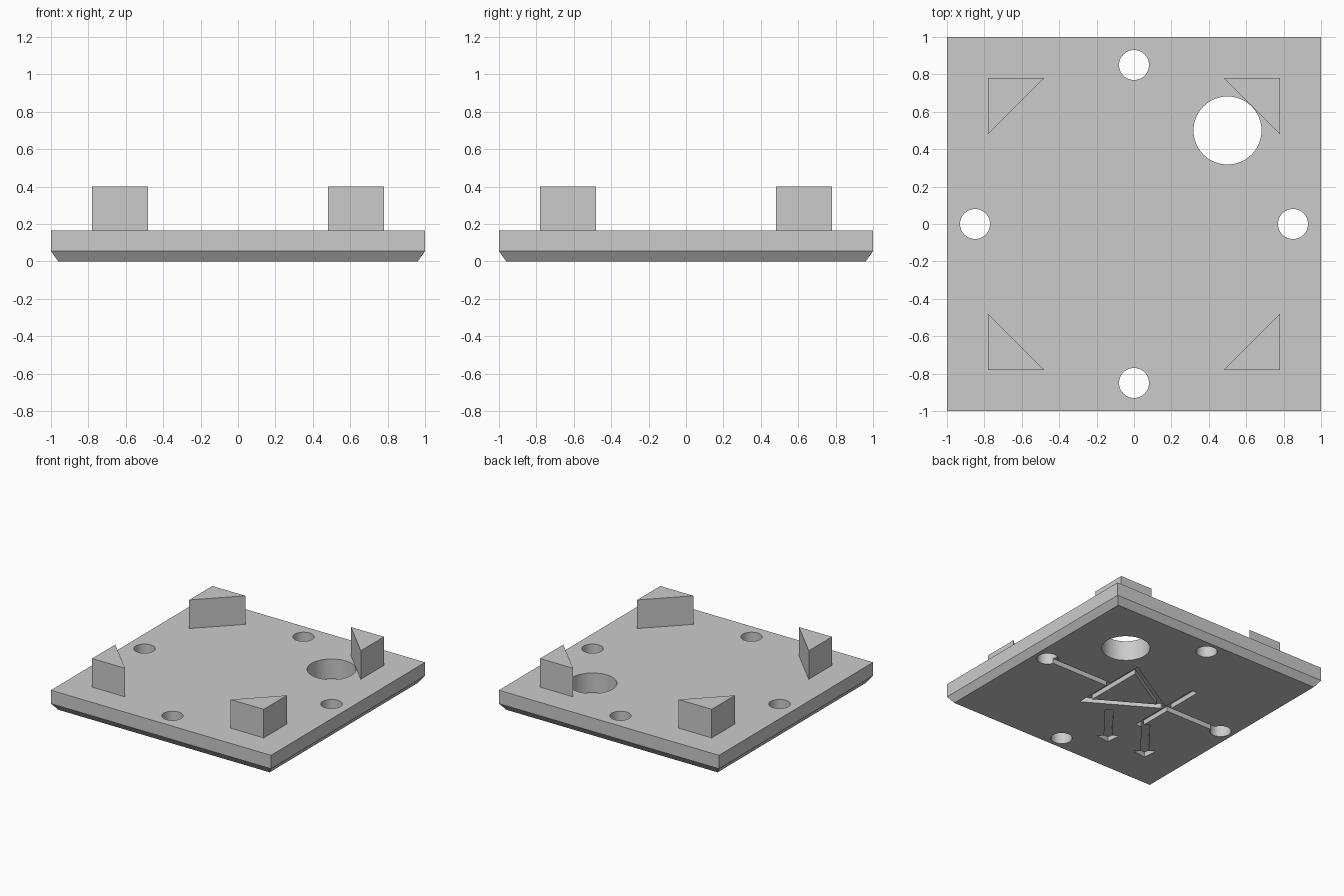
import bpy, bmesh, math
from mathutils import Vector

if "Cube" in bpy.data.objects:
    bpy.data.objects.remove(bpy.data.objects["Cube"])

GREY = 0.6
mat = bpy.data.materials.new("plain_grey")
mat.use_nodes = True
mat.diffuse_color = (GREY, GREY, GREY, 1)
mat.node_tree.nodes["Principled BSDF"].inputs["Base Color"].default_value = (GREY, GREY, GREY, 1)

TOP, CHAMFER, POST_TOP = 0.165, 0.055, 0.40
DEPTH, LINE = 0.04, 0.05


def prism(name, polygons, z0, z1):
    """Extrude flat polygons (sharing corners where they meet) from z0 to z1."""
    bm = bmesh.new()
    for poly in polygons:
        bm.faces.new([bm.verts.new((p[0], p[1], z0)) for p in poly])
    bmesh.ops.remove_doubles(bm, verts=bm.verts, dist=1e-5)
    new = bmesh.ops.extrude_face_region(bm, geom=bm.faces[:], use_keep_orig=True)["geom"]
    bmesh.ops.translate(bm, vec=(0, 0, z1 - z0),
                        verts=[v for v in new if isinstance(v, bmesh.types.BMVert)])
    bmesh.ops.recalc_face_normals(bm, faces=bm.faces)
    mesh = bpy.data.meshes.new(name)
    bm.to_mesh(mesh)
    bm.free()
    mesh.materials.append(mat)
    obj = bpy.data.objects.new(name, mesh)
    bpy.context.collection.objects.link(obj)
    return obj


def stroke(a, b, width=LINE):
    a, b = Vector(a), Vector(b)
    side = (b - a).normalized().orthogonal() * width / 2
    return [a + side, b + side, b - side, a - side]


def circle(x, y, r, n=48):
    return [(x + r * math.cos(math.tau * i / n), y + r * math.sin(math.tau * i / n))
            for i in range(n)]


# Base plate with a chamfered lower edge
plate = prism("base_plate", [[(-1, -1), (1, -1), (1, 1), (-1, 1)]], 0, TOP)
bm = bmesh.new()
bm.from_mesh(plate.data)
bottom = [f for f in bm.faces if f.normal.z < -0.9]
bmesh.ops.inset_region(bm, faces=bottom, thickness=CHAMFER)
for v in bm.verts:
    if v.co.z < 0.01 and abs(v.co.x) > 0.99:
        v.co.z = CHAMFER
bm.to_mesh(plate.data)
bm.free()

cutters = []

# Four screw holes and one large cable hole
holes = [(0.85, 0, 0.08), (-0.85, 0, 0.08), (0, 0.85, 0.08), (0, -0.85, 0.08), (0.5, 0.5, 0.182)]
for hole in holes:
    cutters.append(prism("hole_cutter", [circle(*hole)], -0.1, 0.3))

# Grooves on the underside: triangle outline, bar, leads and two arrows
outer = [Vector((0.25, 0.34)), Vector((0.25, -0.34)), Vector((-0.32, 0))]
centre = Vector((0.057, 0))
inner = [centre.lerp(p, 0.74) for p in outer]
ring = [[outer[i], outer[i - 1], inner[i - 1], inner[i]] for i in range(3)]
grooves = [ring,
           [stroke((-0.32, -0.33), (-0.32, 0.33))],
           [stroke((0.85, 0), (0.22, 0))],
           [stroke((-0.85, 0), (-0.28, 0))]]
for x in (0.0, -0.36):
    tail, tip = Vector((x, -0.29)), Vector((x - 0.3, -0.665))
    along = (tip - tail).normalized()
    across = along.orthogonal() * 0.087
    neck = tip - along * 0.09
    grooves.append([stroke(tail, neck + along * 0.01, 0.06)])
    grooves.append([[neck + across, tip, neck - across]])
for polygons in grooves:
    cutters.append(prism("groove_cutter", polygons, -0.1, DEPTH))

# Cut everything, bake the result, then drop the helpers
for cutter in cutters:
    cutter.hide_render = True
    mod = plate.modifiers.new("cut", 'BOOLEAN')
    mod.operation, mod.solver, mod.object = 'DIFFERENCE', 'EXACT', cutter
bpy.context.view_layer.update()
baked = bpy.data.meshes.new_from_object(
    plate.evaluated_get(bpy.context.evaluated_depsgraph_get()))
plate.modifiers.clear()
plate.data = baked
for cutter in cutters:
    bpy.data.objects.remove(cutter)

# Triangular corner posts
for sx, side in ((1, "left"), (-1, "right")):
    for sy, end in ((1, "back"), (-1, "front")):
        prism(f"{end}_{side}_post",
              [[(0.78 * sx, 0.78 * sy), (0.48 * sx, 0.78 * sy), (0.78 * sx, 0.48 * sy)]],
              TOP, POST_TOP)

# Smooth hole walls, keep all other edges crisp
bpy.ops.object.select_all(action='DESELECT')
plate.select_set(True)
bpy.context.view_layer.objects.active = plate
bpy.ops.object.shade_smooth_by_angle(angle=math.radians(30))
